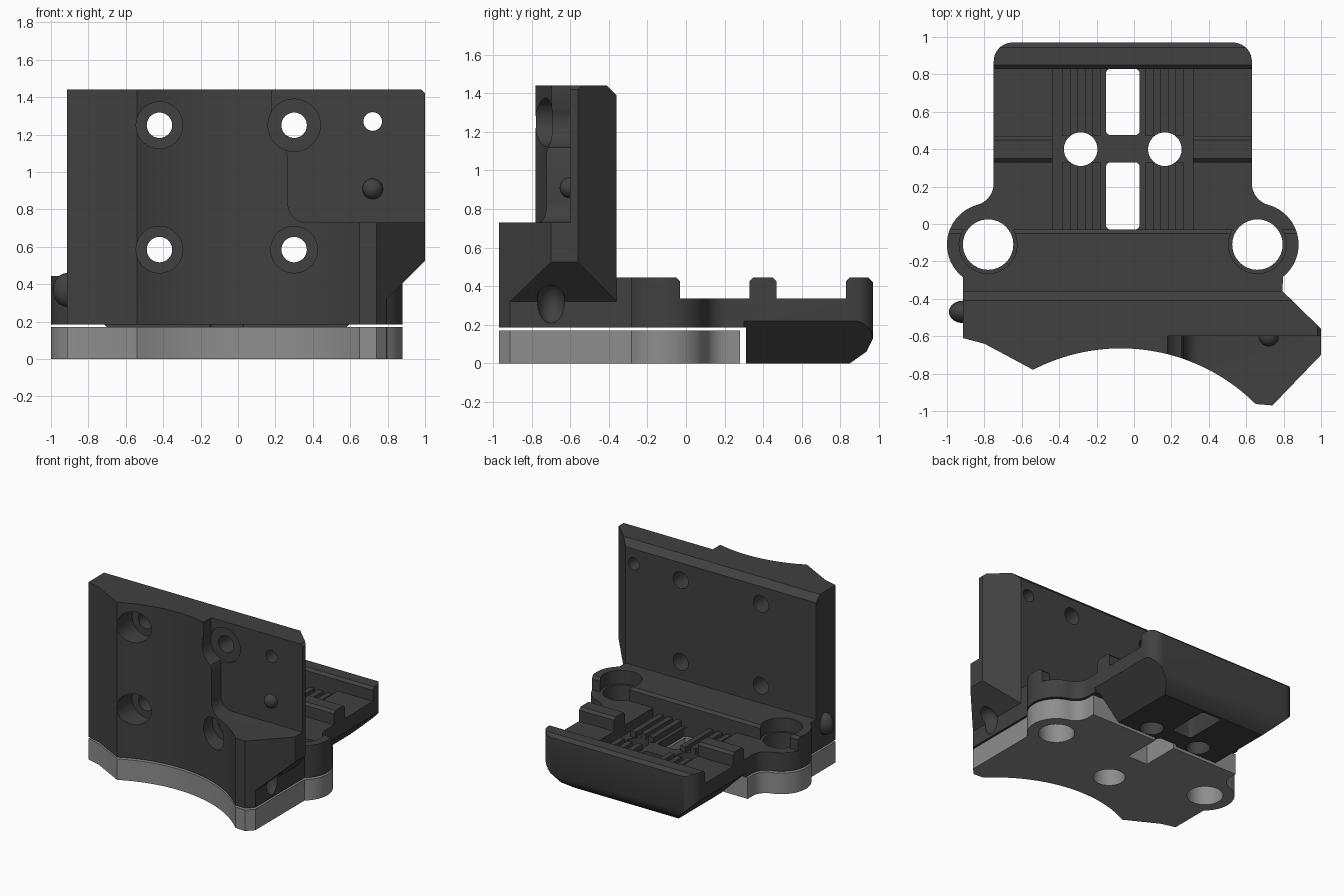
import bpy, bmesh, math

if "Cube" in bpy.data.objects:
    bpy.data.objects.remove(bpy.data.objects["Cube"])

MID = -0.06            # symmetry line of the base, ears and channel
EAR = (0.66, -0.11)    # right ear centre


def material(name, v):
    m = bpy.data.materials.new(name)
    m.diffuse_color = (v, v, v, 1)
    m.use_nodes = True
    m.node_tree.nodes["Principled BSDF"].inputs["Base Color"].default_value = m.diffuse_color
    return m


dark = material("dark_plastic", 0.052)
grey = material("grey_plate", 0.27)


def arc(cx, cy, r, a0, a1, n=16):
    return [(cx + r * math.cos(math.radians(a0 + (a1 - a0) * i / n)),
             cy + r * math.sin(math.radians(a0 + (a1 - a0) * i / n))) for i in range(n + 1)]


def mirror(pts):
    return [(2 * MID - x, y) for x, y in reversed(pts)]


def finish(name, bm):
    bmesh.ops.recalc_face_normals(bm, faces=bm.faces)
    me = bpy.data.meshes.new(name)
    bm.to_mesh(me)
    bm.free()
    ob = bpy.data.objects.new(name, me)
    bpy.context.collection.objects.link(ob)
    return ob


def prism(name, pts, a, b, axis="z"):
    """Extrude a 2D outline from a to b along an axis."""
    place = {"z": lambda u, v, w: (u, v, w),
             "y": lambda u, v, w: (u, w, v),
             "x": lambda u, v, w: (w, u, v)}[axis]
    bm = bmesh.new()
    lo = [bm.verts.new(place(u, v, a)) for u, v in pts]
    hi = [bm.verts.new(place(u, v, b)) for u, v in pts]
    bm.faces.new(lo)
    bm.faces.new(hi)
    n = len(pts)
    for i in range(n):
        j = (i + 1) % n
        bm.faces.new((lo[i], lo[j], hi[j], hi[i]))
    return finish(name, bm)


def rod(u, v, r, a, b, axis="z", n=32):
    return prism("rod", arc(u, v, r, 0, 360, n)[:-1], a, b, axis)


def box(x0, x1, y0, y1, z0, z1):
    return prism("box", [(x0, y0), (x1, y0), (x1, y1), (x0, y1)], z0, z1)


def ball(x, y, z, r, scale=(1, 1, 1)):
    bm = bmesh.new()
    bmesh.ops.create_uvsphere(bm, u_segments=20, v_segments=12, radius=r)
    bmesh.ops.scale(bm, vec=scale, verts=bm.verts)
    bmesh.ops.translate(bm, vec=(x, y, z), verts=bm.verts)
    return finish("ball", bm)


def combine(ob, op, *others):
    """Boolean each helper into ob, then remove the helpers."""
    for o in others:
        mod = ob.modifiers.new("cut", "BOOLEAN")
        mod.operation, mod.object, mod.solver = op, o, "EXACT"
        bpy.context.view_layer.update()
        me = bpy.data.meshes.new_from_object(
            ob.evaluated_get(bpy.context.evaluated_depsgraph_get()))
        ob.modifiers.clear()
        ob.data = me
        bpy.data.objects.remove(o)


# Outline pieces: ear with blend into the straight side, and the arched front
ear_side = arc(*EAR, 0.22, -52, 74.7, 24) + arc(0.75, 0.218, 0.12, 254.7, 180, 10)
front = [(-0.915, -0.61), (-0.80, -0.64)] + arc(-0.07, -1.685, 1.02, 117.4, 45.1, 36)
front += [(0.74, -0.97)]

# Lower plate with ear holes, rear slot and centre hole
half = [(0.795, -0.913), (0.795, -0.36)] + ear_side + [(0.63, 0.28)]
left = mirror(ear_side + [(0.63, 0.28)]) + [(-0.915, -0.36)]
plate = prism("lower_plate", front + half + left, 0, 0.17)
combine(plate, "DIFFERENCE",
        *[rod(x, EAR[1], 0.135, -0.1, 0.3) for x in (EAR[0], 2 * MID - EAR[0])],
        rod(MID, -0.36, 0.12, -0.1, 0.3),
        box(-0.15, 0.03, -0.03, 0.4, -0.1, 0.3))

# Base: plan outline crossed with the stepped side profile
right = [(0.795, -0.39)] + ear_side + arc(0.53, 0.87, 0.10, 0, 90, 10)
body = prism("bracket_body", right + mirror(right), -0.05, 0.6)
profile = [(-0.38, 0.185), (0.31, 0.185), (0.31, 0), (0.85, 0)]
profile += [(0.935, 0.06), (0.97, 0.13), (0.97, 0.42), (0.945, 0.445), (0.85, 0.445),
            (0.83, 0.425), (0.83, 0.335), (0.47, 0.335), (0.47, 0.425), (0.45, 0.445),
            (0.35, 0.445), (0.33, 0.425), (0.33, 0.335), (-0.03, 0.335), (-0.03, 0.425),
            (-0.05, 0.445), (-0.38, 0.445)]
combine(body, "INTERSECT", prism("profile", profile, -1.2, 1.2, "x"))

# Sloped lower sides of the rear block
slope = [(0.66, 0.25), (0.40, -0.01), (0.40, -0.1), (0.66, -0.1)]
combine(body, "DIFFERENCE",
        prism("slope", slope, 0.30, 1.1, "y"), prism("slope", mirror(slope), 0.30, 1.1, "y"))

# Sunken channel, ribs, then slots and holes through the floor
combine(body, "DIFFERENCE", box(-0.435, 0.315, -0.03, 0.83, 0.255, 0.6))
ribs = []
for x in (0.06, 0.14, 0.22):
    for y0, y1 in ((-0.05, 0.33), (0.47, 0.85)):
        ribs.append(box(x, x + 0.045, y0, y1, 0.23, 0.30))
        ribs.append(box(2 * MID - x - 0.045, 2 * MID - x, y0, y1, 0.23, 0.30))
combine(body, "UNION", *ribs)
for y0, y1 in ((-0.03, 0.33), (0.475, 0.83)):
    r = 0.025
    pts = (arc(0.03 - r, y1 - r, r, 0, 90, 4) + arc(-0.15 + r, y1 - r, r, 90, 180, 4)
           + arc(-0.15 + r, y0 + r, r, 180, 270, 4) + arc(0.03 - r, y0 + r, r, 270, 360, 4))
    combine(body, "DIFFERENCE", prism("slot", pts, -0.1, 0.32))
for s in (1, -1):
    ex = MID + s * (EAR[0] - MID)
    combine(body, "DIFFERENCE", rod(MID + s * 0.225, 0.40, 0.09, -0.1, 0.6),
            rod(ex, EAR[1], 0.135, -0.1, 0.6), rod(ex, EAR[1], 0.155, 0.335, 0.6))

# Upright wall
wall = prism("wall", front + [(1.0, -0.70), (1.0, -0.56), (0.795, -0.36), (-0.915, -0.36)],
             0.185, 1.44)
step = [(0.18, 1.6), (0.18, 1.22), (0.20, 1.17), (0.25, 1.13), (0.267, 1.09)]
step += arc(0.367, 0.83, 0.10, 180, 270, 8) + [(1.2, 0.73), (1.2, 1.6)]
combine(wall, "DIFFERENCE",
        prism("step", step, -1.2, -0.60, "y"),
        prism("under", [(0.795, 0.1), (0.795, 0.32), (1.05, 0.575), (1.05, 0.1)],
              -1.2, -0.2, "y"),
        prism("top", [(-0.43, 1.46), (-0.34, 1.37), (-0.34, 1.46)], -1.2, 1.2, "x"),
        prism("corner", [(0.97, 1.45), (1.01, 1.41), (1.01, 1.45)], -1.2, 0, "y"))

# Counterbored screw holes and the small pin hole
for x, z, r in ((-0.42, 1.25, 0.125), (0.30, 1.25, 0.14),
                (-0.42, 0.585, 0.125), (0.30, 0.585, 0.125)):
    combine(wall, "DIFFERENCE", rod(x, z, r, -1.2, -0.58, "y"),
            rod(x, z, 0.068, -0.9, -0.2, "y"))
combine(wall, "DIFFERENCE", rod(0.72, 1.27, 0.05, -0.9, -0.2, "y"))

# Round side recess, locating bump and left nub
combine(wall, "DIFFERENCE", ball(0.83, -0.70, 0.31, 0.10, (1, 0.75, 1.1)))
combine(wall, "UNION", ball(0.72, -0.60, 0.91, 0.055),
        ball(-0.915, -0.47, 0.37, 0.075, (1, 0.8, 1.2)))
combine(body, "UNION", wall)

for ob, mat in ((plate, grey), (body, dark)):
    ob.data.materials.clear()
    ob.data.materials.append(mat)
    for p in ob.data.polygons:
        p.material_index = 0
    bpy.ops.object.select_all(action="DESELECT")
    ob.select_set(True)
    bpy.context.view_layer.objects.active = ob
    bpy.ops.object.shade_smooth_by_angle(angle=math.radians(30))
